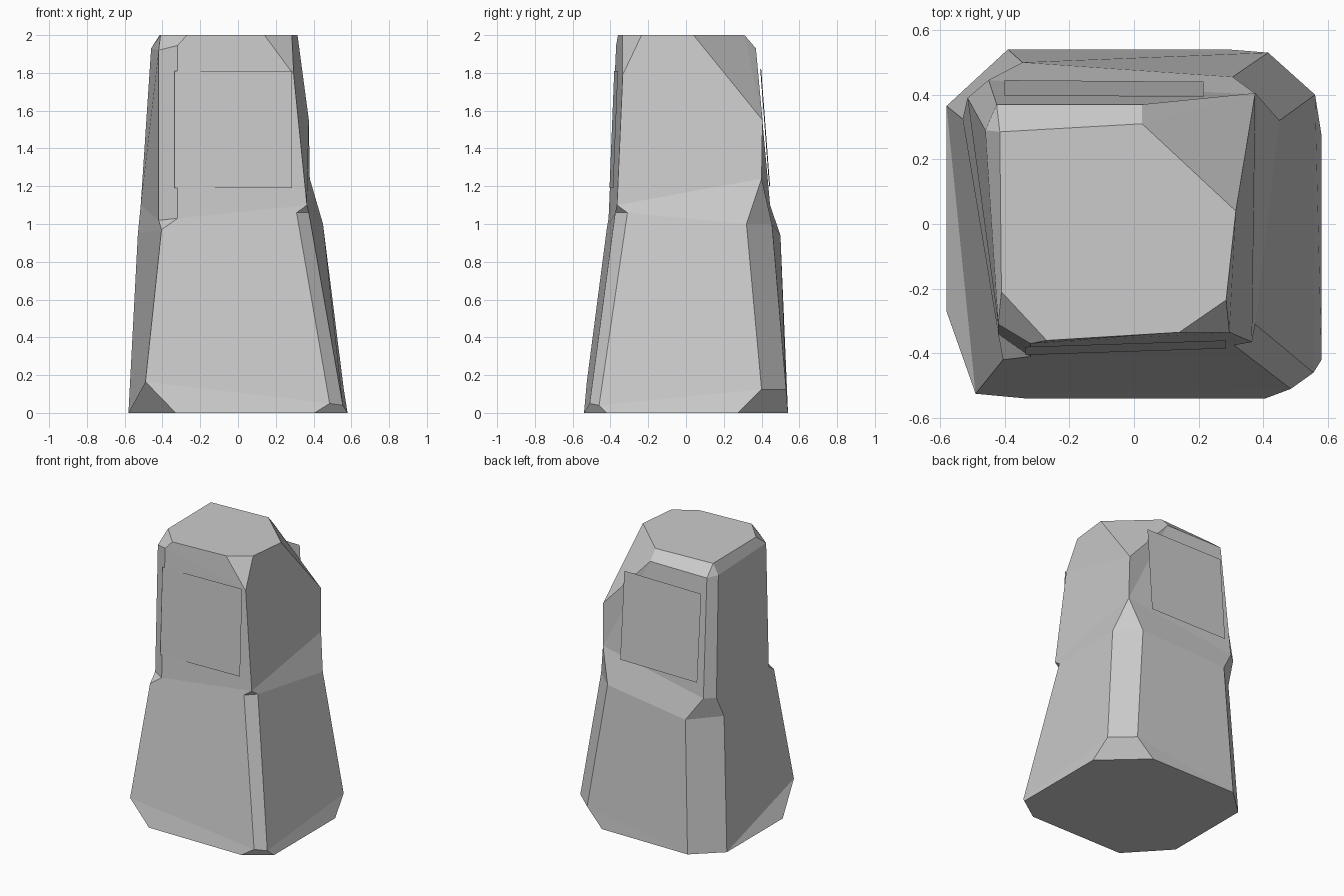
import bpy

# Nine corner columns, counter-clockwise from the front left corner.
# Each ring: its points, and which point every column uses (chamfers collapse to one point).
RINGS = [
    # base outline
    ([(-.33, -.54, 0), (.405, -.54, 0), (.58, -.42, 0), (.58, .275, 0),
      (.29, .54, 0), (-.39, .54, 0), (-.58, .365, 0), (-.58, -.27, 0)], "012344567"),
    # tops of the chipped foot corners (back left corner is not chipped)
    ([(-.49, -.525, .165), (.485, -.51, .05), (.555, -.46, .04),
      (.56, .40, .125), (.415, .53, .125)], "01234456-".replace("56-", "---")),
    # waist, outer edge
    ([(-.405, -.42, .97), (.31, -.375, 1.06), (.375, -.31, 1.06), (.45, .32, 1.0),
      (.305, .455, 1.0), (-.345, .50, .94), (-.53, .325, .95)], "012344560"),
    # waist, inner edge
    ([(-.32, -.41, 1.03), (.365, -.365, 1.10), (.38, .40, 1.24),
      (-.45, .445, 1.10), (-.515, .39, 1.10), (-.42, -.34, 1.02)], "011222345"),
    # shoulders
    ([(-.32, -.37, 1.945), (.295, -.335, 1.79), (.375, .405, 1.55), (.025, .37, 1.93),
      (-.425, .37, 1.93), (-.46, .29, 1.93), (-.42, -.31, 1.92)], "011223456"),
    # top outline
    ([(-.27, -.36, 2), (.14, -.335, 2), (.285, -.235, 2), (.315, .04, 2),
      (.025, .31, 2), (-.415, .285, 2), (-.41, -.21, 2)], "012344556"),
]


def add_mesh(name, verts, faces):
    mesh = bpy.data.meshes.new(name)
    mesh.from_pydata(verts, [], faces)
    mesh.update()
    obj = bpy.data.objects.new(name, mesh)
    bpy.context.collection.objects.link(obj)
    return obj


def unique(loop):
    return list(dict.fromkeys(loop))


# Stone pillar: loft the rings, dropping collapsed corners
verts, columns = [], []
for points, pattern in RINGS:
    start = len(verts)
    verts += points
    ring = [start + int(c) if c != "-" else columns[-1][i] for i, c in enumerate(pattern)]
    if pattern.endswith("-"):
        ring[-1] = start          # front left chip closes on its single apex
    columns.append(ring)

faces = [columns[0][::-1], columns[-1]]
for low, high in zip(columns, columns[1:]):
    for i in range(9):
        j = (i + 1) % 9
        faces.append([low[i], low[j], high[j], high[i]])
faces = [f for f in map(unique, faces) if len(f) > 2]
add_mesh("stone_pillar", verts, faces)

# Thin flat plaques on the front and back
add_mesh("front_plaque", [(-.335, -.405, 1.19), (.285, -.385, 1.19),
                          (.285, -.36, 1.81), (-.335, -.38, 1.81)], [(0, 1, 2, 3)])
add_mesh("back_plaque", [(.215, .440, 1.20), (-.40, .445, 1.20),
                         (-.40, .398, 1.82), (.215, .393, 1.82)], [(0, 1, 2, 3)])
